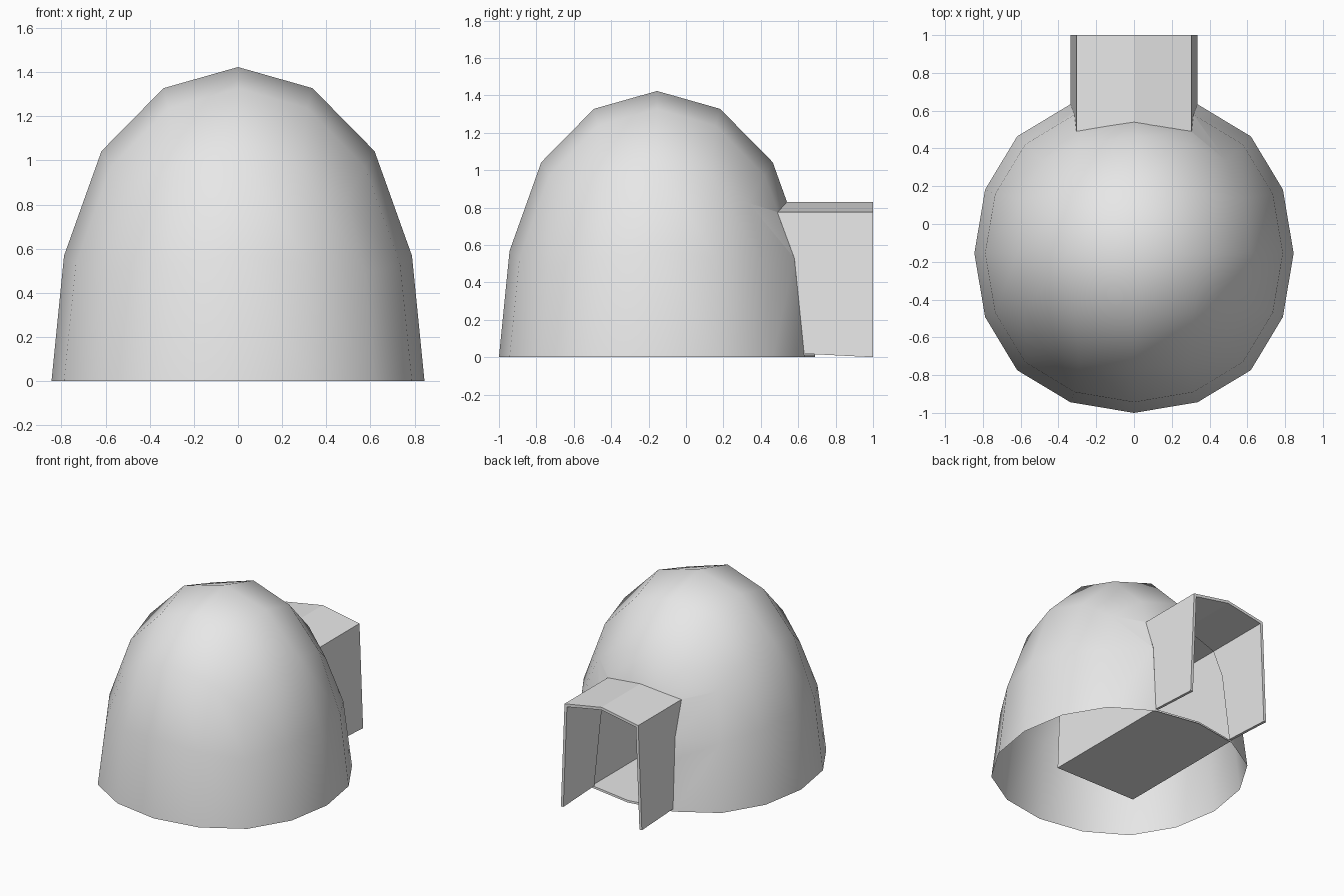
import bpy, bmesh

if "Cube" in bpy.data.objects:
    bpy.data.objects.remove(bpy.data.objects["Cube"], do_unlink=True)

grey = bpy.data.materials.new("plain_grey")
grey.use_nodes = True
grey.diffuse_color = (0.8, 0.8, 0.8, 1)
grey.node_tree.nodes["Principled BSDF"].inputs["Base Color"].default_value = (0.8, 0.8, 0.8, 1)


def add_object(name, bm):
    bmesh.ops.recalc_face_normals(bm, faces=bm.faces)
    mesh = bpy.data.meshes.new(name)
    bm.to_mesh(mesh)
    bm.free()
    mesh.materials.append(grey)
    obj = bpy.data.objects.new(name, mesh)
    bpy.context.collection.objects.link(obj)
    return obj


def apply_modifiers(obj):
    bpy.context.view_layer.update()
    graph = bpy.context.evaluated_depsgraph_get()
    mesh = bpy.data.meshes.new_from_object(obj.evaluated_get(graph))
    obj.modifiers.clear()
    obj.data = mesh


def subtract(obj, cutter):
    mod = obj.modifiers.new("cut", "BOOLEAN")
    mod.operation = "DIFFERENCE"
    mod.solver = "EXACT"
    mod.object = cutter
    apply_modifiers(obj)


def prism(name, profile, y0, y1, lift=0.0):
    """Extrude an x-z outline along y; lift raises the bottom points at y0."""
    bm = bmesh.new()
    ends = []
    for y in (y0, y1):
        rise = lift if y == y0 else 0
        ends.append([bm.verts.new((x, y, z + (rise if z < 0.1 else 0))) for x, z in profile])
    a, b = ends
    bm.faces.new(a)
    bm.faces.new(b)
    n = len(profile)
    for i in range(n):
        j = (i + 1) % n
        bm.faces.new((a[i], a[j], b[j], b[i]))
    return add_object(name, bm)


def gable(bottom, foot, shoulder, eave, peak):
    """Slightly tapered doorway outline with a low pitched top."""
    return [(-foot, bottom), (-shoulder, eave), (0, peak), (shoulder, eave), (foot, bottom)]


# Dome: rounded block, stretched upwards
bm = bmesh.new()
bmesh.ops.create_cube(bm, size=2)
bmesh.ops.scale(bm, vec=(0.962, 0.962, 1.62), verts=bm.verts)
bmesh.ops.translate(bm, vec=(0, -0.155, 0), verts=bm.verts)
dome = add_object("dome", bm)
sub = dome.modifiers.new("round", "SUBSURF")
sub.levels = sub.render_levels = 2
sub.use_limit_surface = False
apply_modifiers(dome)
for poly in dome.data.polygons:
    poly.use_smooth = True

# Entrance sleeve: thin walls and roof, trimmed to the dome surface
outer = gable(0, 0.335, 0.305, 0.775, 0.83)
inner = gable(0, 0.315, 0.285, 0.757, 0.81)
sleeve = prism("entrance_sleeve", outer + inner[::-1], 0.3, 1.0, lift=0.035)
subtract(sleeve, dome)

# Entrance passage: pocket with floor, cut into the dome
cutter = prism("passage_cutter", gable(0.015, 0.335, 0.305, 0.775, 0.83), -0.41, 1.0)
cutter.hide_render = True
for poly in cutter.data.polygons:
    poly.use_smooth = False
subtract(dome, cutter)
bpy.data.objects.remove(cutter, do_unlink=True)

# Open the dome underneath
bm = bmesh.new()
bm.from_mesh(dome.data)
bmesh.ops.bisect_plane(bm, geom=bm.verts[:] + bm.edges[:] + bm.faces[:], dist=1e-5,
                       plane_co=(0, 0, 0), plane_no=(0, 0, 1), clear_inner=True)
bm.to_mesh(dome.data)
bm.free()
